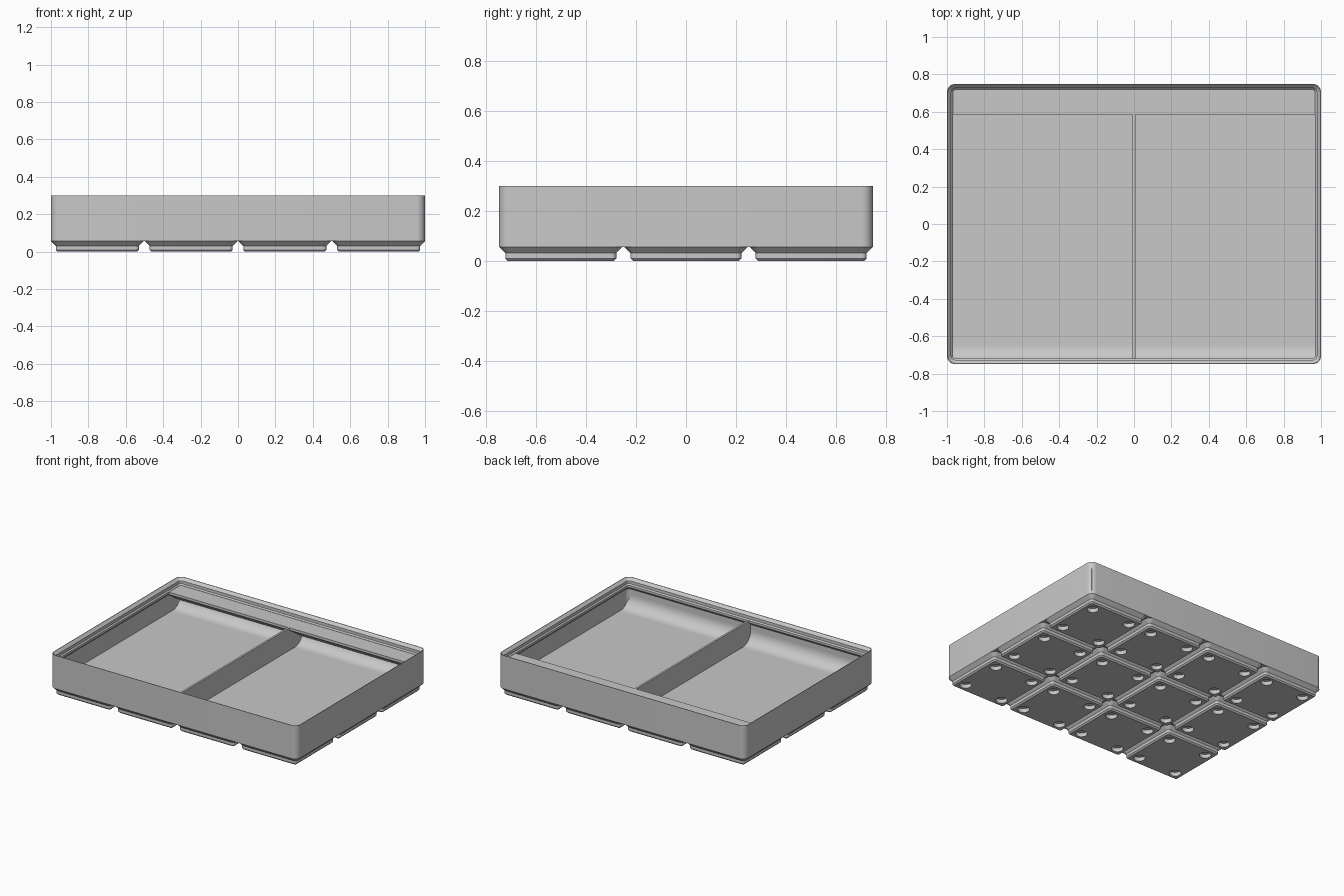
import bpy, bmesh, math

cube = bpy.data.objects.get("Cube")
if cube:
    bpy.data.objects.remove(cube, do_unlink=True)

# Overall sizes
HX, HY = 1.0, 0.749
TOP, BASE, FLOOR, LEDGE = 0.3, 0.0567, 0.084, 0.25
WALL, LIP, RADIUS = 0.0113, 0.031, 0.0448
PITCH, FOOT = 0.5015, 0.2478

gray = bpy.data.materials.new("plain gray")
gray.use_nodes = True
gray.diffuse_color = (0.58, 0.58, 0.58, 1)
gray.node_tree.nodes["Principled BSDF"].inputs["Base Color"].default_value = (0.58, 0.58, 0.58, 1)


def finish(name, bm):
    bmesh.ops.recalc_face_normals(bm, faces=bm.faces)
    mesh = bpy.data.meshes.new(name)
    bm.to_mesh(mesh)
    bm.free()
    mesh.materials.append(gray)
    obj = bpy.data.objects.new(name, mesh)
    bpy.context.collection.objects.link(obj)
    return obj


def smooth(mesh):
    mesh.shade_smooth()
    mesh.set_sharp_from_angle(angle=math.radians(30))


def rounded_loft(name, hx, hy, levels, steps=8):
    """Skin a stack of rounded rectangles given as (inset, height)."""
    bm = bmesh.new()
    rings = []
    for inset, z in levels:
        r = max(RADIUS - inset, 0.008)
        cx, cy = hx - inset - r, hy - inset - r
        ring = []
        for k, (sx, sy) in enumerate([(1, 1), (-1, 1), (-1, -1), (1, -1)]):
            for i in range(steps + 1):
                a = (k + i / steps) * math.pi / 2
                ring.append(bm.verts.new((sx * cx + r * math.cos(a), sy * cy + r * math.sin(a), z)))
        rings.append(ring)
    n = len(rings[0])
    for low, high in zip(rings, rings[1:]):
        for i in range(n):
            j = (i + 1) % n
            bm.faces.new((low[i], low[j], high[j], high[i]))
    bm.faces.new(rings[0][::-1])
    bm.faces.new(rings[-1])
    return finish(name, bm)


def prism(name, profile, x0, x1):
    """Extrude a (y, z) profile along x."""
    bm = bmesh.new()
    ends = [[bm.verts.new((x, y, z)) for y, z in profile] for x in (x0, x1)]
    n = len(profile)
    for i in range(n):
        j = (i + 1) % n
        bm.faces.new((ends[0][i], ends[0][j], ends[1][j], ends[1][i]))
    bm.faces.new(ends[0])
    bm.faces.new(ends[1][::-1])
    return finish(name, bm)


# Tray: outer wall, stepped stacking lip, inner wall and floor
tray = rounded_loft("tray", HX, HY, [
    (0, BASE), (0, TOP), (0.004, TOP), (0.0227, 0.281), (0.0227, 0.26),
    (LIP, 0.2515), (LIP, 0.236), (WALL, 0.216), (WALL, FLOOR)])
smooth(tray.data)

# Rounded fillets between the floor and the front and back walls
R, EDGE = 0.09, HY - WALL
for name, side in (("front_floor_fillet", -1), ("back_floor_fillet", 1)):
    arc = [(side * (EDGE - R + R * math.sin(a)), FLOOR + R - R * math.cos(a))
           for a in (i * math.pi / 24 for i in range(13))]
    fillet = prism(name, arc + [(side * EDGE, FLOOR - 0.005),
                                (side * (EDGE - R), FLOOR - 0.005)], -0.985, 0.985)
    smooth(fillet.data)

# Label shelf along the back, with a sloping underside
prism("label_shelf", [(0.585, LEDGE), (EDGE, LEDGE), (EDGE, 0.13), (0.585, LEDGE - 0.018)],
      -0.985, 0.985)

# Divider between the two compartments
prism("divider", [(-EDGE - 0.002, FLOOR - 0.01), (EDGE + 0.002, FLOOR - 0.01),
                  (EDGE + 0.002, LEDGE - 0.001), (-EDGE - 0.002, LEDGE - 0.001)], -0.0072, 0.0072)

# One stepped foot, with four round magnet recesses
foot = rounded_loft("foot", FOOT, FOOT, [
    (0.0352, 0), (0.0257, 0.0096), (0.0257, 0.031), (0, BASE)])
bm = bmesh.new()
for sx in (-1, 1):
    for sy in (-1, 1):
        made = bmesh.ops.create_cone(bm, cap_ends=True, segments=32, radius1=0.0388,
                                     radius2=0.0388, depth=0.0574)
        bmesh.ops.translate(bm, verts=made["verts"], vec=(sx * 0.155, sy * 0.155, 0))
cutter = finish("recess_cutter", bm)
cutter.hide_render = True
cut = foot.modifiers.new("recesses", "BOOLEAN")
cut.operation, cut.solver, cut.object = "DIFFERENCE", "EXACT", cutter
bpy.context.view_layer.update()
foot_mesh = bpy.data.meshes.new_from_object(
    foot.evaluated_get(bpy.context.evaluated_depsgraph_get()))
bpy.data.objects.remove(foot, do_unlink=True)
bpy.data.objects.remove(cutter, do_unlink=True)
smooth(foot_mesh)

# Feet in a four by three grid
for col in range(4):
    for row in range(3):
        obj = bpy.data.objects.new(f"foot_{col + 1}_{row + 1}", foot_mesh)
        obj.location = ((col - 1.5) * PITCH, (row - 1) * PITCH, 0)
        bpy.context.collection.objects.link(obj)
